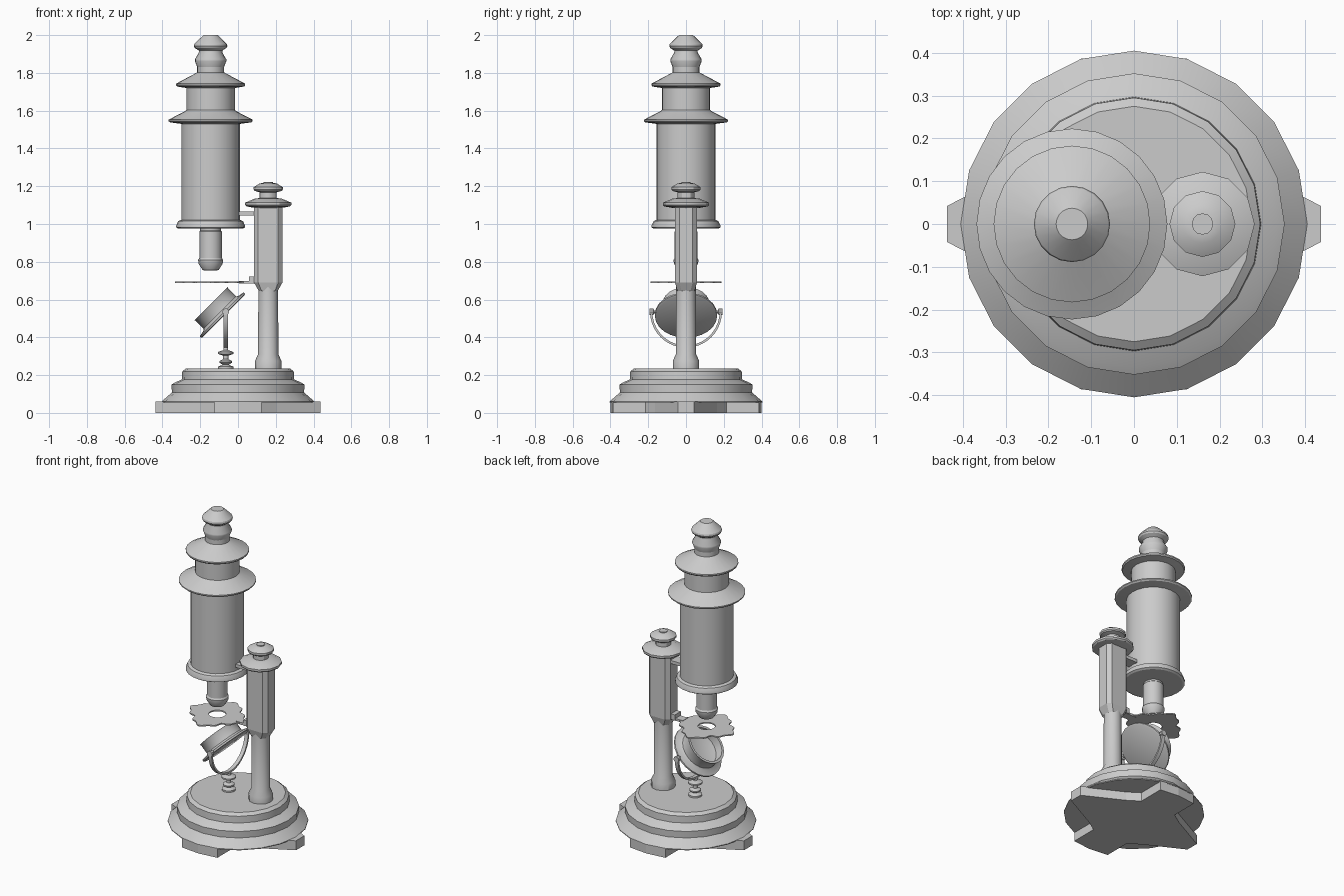
import bpy, bmesh
from math import sin, cos, pi, radians
from mathutils import Matrix, Vector

cube = bpy.data.objects.get("Cube")
if cube:
    bpy.data.objects.remove(cube, do_unlink=True)

GREY = bpy.data.materials.new("plain grey")
GREY.use_nodes = True
GREY.diffuse_color = (0.6, 0.6, 0.6, 1)
GREY.node_tree.nodes["Principled BSDF"].inputs["Base Color"].default_value = (0.6, 0.6, 0.6, 1)

TUBE_X, PILLAR_X, YOKE_X = -0.145, 0.16, -0.065


def finish(name, bm, matrix=None, smooth=True):
    if matrix:
        bm.transform(matrix)
    bmesh.ops.recalc_face_normals(bm, faces=bm.faces)
    mesh = bpy.data.meshes.new(name)
    bm.to_mesh(mesh)
    bm.free()
    mesh.materials.append(GREY)
    ob = bpy.data.objects.new(name, mesh)
    bpy.context.collection.objects.link(ob)
    if smooth:
        bpy.ops.object.select_all(action='DESELECT')
        ob.select_set(True)
        bpy.context.view_layer.objects.active = ob
        bpy.ops.object.shade_smooth_by_angle(angle=radians(30))
    return ob


def lathe(name, profile, x=0.0, sides=20, matrix=None, smooth=True):
    """Revolve (radius, height) pairs about z and cap both ends."""
    bm = bmesh.new()
    rings = [[bm.verts.new((r * cos(2 * pi * i / sides), r * sin(2 * pi * i / sides), z))
              for i in range(sides)] for r, z in profile]
    for a, b in zip(rings, rings[1:]):
        for i in range(sides):
            j = (i + 1) % sides
            bm.faces.new((a[i], a[j], b[j], b[i]))
    bm.faces.new(rings[0])
    bm.faces.new(rings[-1])
    return finish(name, bm, matrix or Matrix.Translation((x, 0, 0)), smooth)


def prism(name, outline, z0, z1, x=0.0):
    """Extrude a flat outline between two heights."""
    bm = bmesh.new()
    face = bm.faces.new([bm.verts.new((px, py, z0)) for px, py in outline])
    top = bmesh.ops.extrude_face_region(bm, geom=[face])["geom"]
    verts = [v for v in top if isinstance(v, bmesh.types.BMVert)]
    bmesh.ops.translate(bm, verts=verts, vec=(0, 0, z1 - z0))
    return finish(name, bm, Matrix.Translation((x, 0, 0)), False)


def box(name, centre, size):
    bm = bmesh.new()
    bmesh.ops.create_cube(bm, size=1)
    return finish(name, bm, Matrix.Translation(centre) @ Matrix.Diagonal((*size, 1)), False)


def four_way(points):
    """Mirror a quarter outline, given from +x to +y, into all quadrants."""
    half = points + [(-x, y) for x, y in reversed(points) if x > 0]
    return half + [(-x, -y) for x, y in half]


# Cross-shaped foot and stepped round base
prism("cross_foot", four_way([(0.437, 0.042), (0.2, 0.165), (0.125, 0.215), (0.125, 0.386),
                              (0, 0.4)]), 0, 0.06)
lathe("base", [(0.405, 0.055), (0.405, 0.06), (0.35, 0.108), (0.352, 0.15), (0.335, 0.16),
               (0.297, 0.178), (0.295, 0.22), (0.275, 0.235)])

# Pillar with a chamfered upper sleeve
lathe("pillar_shaft", [(0.07, 0.23), (0.07, 0.275), (0.054, 0.31), (0.052, 0.68)], PILLAR_X, 12)
prism("pillar_sleeve", four_way([(0.075, 0.035), (0.053, 0.058)]), 0.69, 1.1, PILLAR_X)
bm = bmesh.new()
low = [bm.verts.new((x, y, 0.645)) for x, y in four_way([(0.05, 0.024), (0.035, 0.046)])]
high = [bm.verts.new((x, y, 0.69)) for x, y in four_way([(0.075, 0.035), (0.053, 0.058)])]
for i in range(len(low)):
    j = (i + 1) % len(low)
    bm.faces.new((low[i], low[j], high[j], high[i]))
finish("sleeve_flare", bm, Matrix.Translation((PILLAR_X, 0, 0)), False)
lathe("pillar_cap", [(0.07, 1.085), (0.115, 1.093), (0.122, 1.1), (0.122, 1.113), (0.07, 1.135),
                     (0.045, 1.137), (0.045, 1.168), (0.072, 1.175), (0.077, 1.182),
                     (0.077, 1.195), (0.045, 1.215), (0.025, 1.217), (0.025, 1.222)],
      PILLAR_X, 12)

# Main tube with flanges and eyepiece
lathe("body_tube", [(0.17, 0.975), (0.182, 0.982), (0.182, 0.992), (0.172, 1.015),
                    (0.155, 1.022), (0.155, 1.53), (0.215, 1.538), (0.223, 1.545),
                    (0.223, 1.552), (0.14, 1.595), (0.128, 1.603), (0.128, 1.72),
                    (0.178, 1.728), (0.183, 1.735), (0.183, 1.743), (0.085, 1.795),
                    (0.071, 1.803), (0.071, 1.835)], TUBE_X, 24)
lathe("eyepiece", [(0.071, 1.83), (0.083, 1.862), (0.083, 1.872), (0.062, 1.908),
                   (0.062, 1.918), (0.084, 1.932), (0.089, 1.942), (0.086, 1.953),
                   (0.045, 1.993), (0.037, 2.0)], TUBE_X, 20)
lathe("objective", [(0.037, 0.755), (0.043, 0.757), (0.064, 0.79), (0.066, 0.81), (0.06, 0.82),
                    (0.06, 0.96), (0.055, 0.965), (0.055, 0.98)], TUBE_X, 16)
box("tube_bracket", (0.05, 0, 1.055), (0.13, 0.07, 0.02))

# Thin lobed specimen stage with a central opening
bm = bmesh.new()
COUNT = 64
loops = []
for z in (0.688, 0.696):
    outer, inner = [], []
    for i in range(COUNT):
        a = 2 * pi * i / COUNT
        r = 0.16 + 0.02 * cos(4 * a) + 0.009 * cos(12 * a)
        outer.append(bm.verts.new((r * cos(a), r * sin(a), z)))
        inner.append(bm.verts.new((0.05 * cos(a), 0.05 * sin(a), z)))
    loops.append((outer, inner))
(o0, i0), (o1, i1) = loops
for a, b in ((o0, i0), (o1, i1), (o0, o1), (i0, i1)):
    for i in range(COUNT):
        j = (i + 1) % COUNT
        bm.faces.new((a[i], a[j], b[j], b[i]))
finish("stage", bm, Matrix.Translation((TUBE_X, 0, 0)), False)
box("stage_arm", (0.055, 0, 0.692), (0.1, 0.05, 0.014))
box("stage_clamp", (0.075, 0, 0.705), (0.035, 0.06, 0.036))

# Tilted mirror: flat back plate and open cup
tilt = Matrix.Translation((-0.082, 0, 0.517)) @ Matrix.Rotation(radians(-45), 4, 'Y')
lathe("mirror_dish", [(0.155, -0.008), (0.165, -0.004), (0.165, 0.006), (0.13, 0.013),
                      (0.121, 0.02), (0.121, 0.078), (0.125, 0.086), (0.11, 0.086),
                      (0.106, 0.035), (0.06, 0.022)], sides=24, matrix=tilt)

# Half-ring yoke carrying the mirror
bm = bmesh.new()
sections = []
STEPS = 20
for i in range(STEPS + 1):
    a = pi + pi * i / STEPS
    sections.append([bm.verts.new((dx, r * cos(a), 0.535 + r * sin(a)))
                     for dx, r in ((-0.012, 0.178), (0.012, 0.178), (0.012, 0.19), (-0.012, 0.19))])
for a, b in zip(sections, sections[1:]):
    for i in range(4):
        j = (i + 1) % 4
        bm.faces.new((a[i], a[j], b[j], b[i]))
bm.faces.new(sections[0])
bm.faces.new(sections[-1])
finish("mirror_yoke", bm, Matrix.Translation((YOKE_X, 0, 0)))
for side, name in ((1, "left"), (-1, "right")):
    turn = Matrix.Translation((YOKE_X, 0, 0.535)) @ Matrix.Rotation(-side * pi / 2, 4, 'X')
    lathe("mirror_pivot_" + name, [(0.008, 0.115), (0.008, 0.17), (0.018, 0.172), (0.018, 0.193)],
          sides=10, matrix=turn)

# Small turned post under the yoke
lathe("yoke_post", [(0.04, 0.23), (0.04, 0.245), (0.016, 0.255), (0.034, 0.266), (0.034, 0.274),
                    (0.014, 0.284), (0.014, 0.303), (0.042, 0.313), (0.042, 0.322),
                    (0.013, 0.332), (0.012, 0.352)], YOKE_X, 14)
